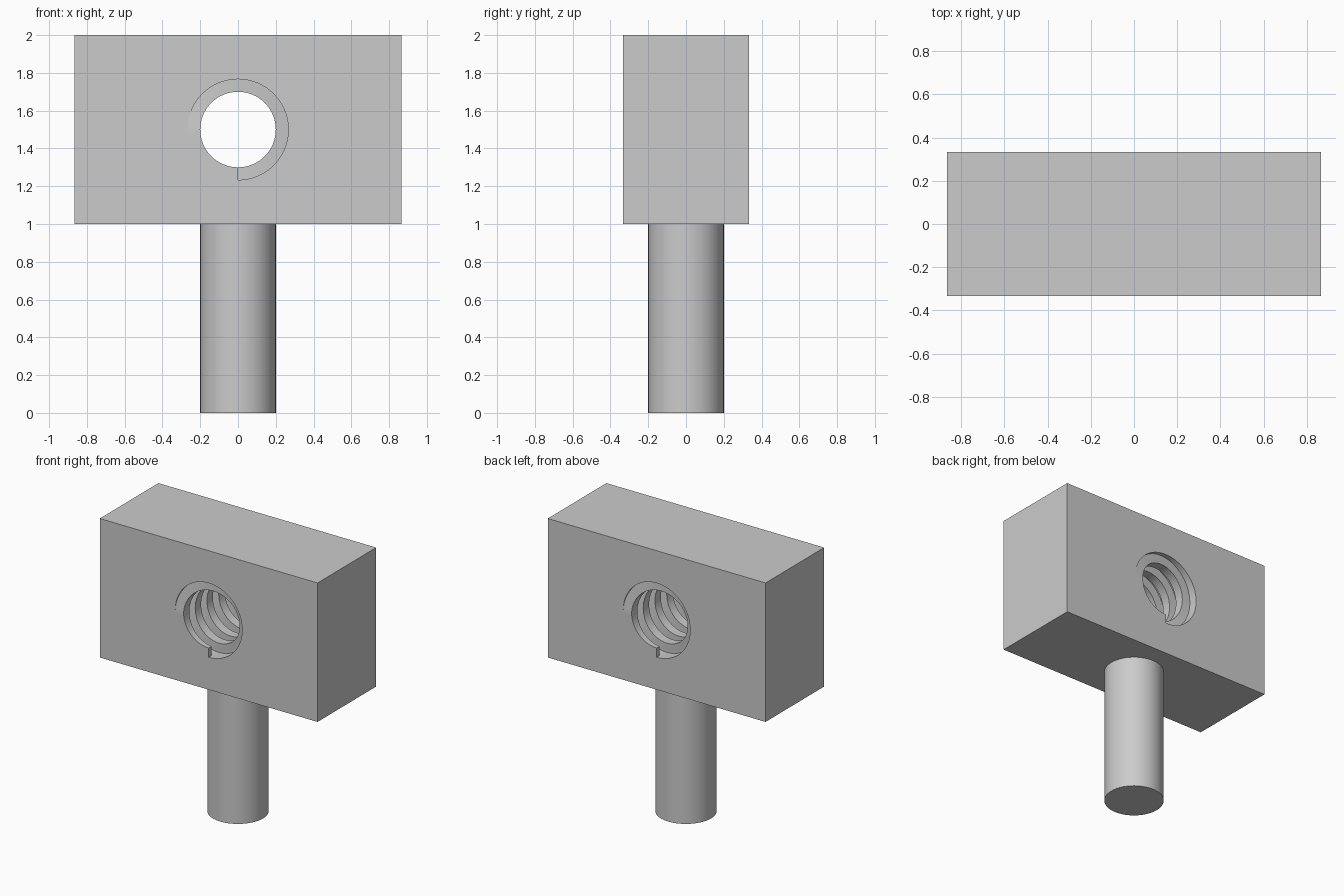
import bpy, bmesh, math
from mathutils import Matrix

default = bpy.data.objects.get("Cube")
if default:
    bpy.data.objects.remove(default, do_unlink=True)

UNIT = 1 / 15
HALF_X, HALF_Y = 13 * UNIT, 5 * UNIT
BORE_Z = 1.5
MINOR, MAJOR = 3 * UNIT, 4 * UNIT
PITCH, TURNS, SEGS = 2 * UNIT, 5, 64

grey = bpy.data.materials.new("plain grey")
grey.use_nodes = True
colour = (0.6, 0.6, 0.6, 1)
grey.diffuse_color = colour
grey.node_tree.nodes["Principled BSDF"].inputs["Base Color"].default_value = colour


def add_object(name, bm):
    """Turn a bmesh into a grey object."""
    bmesh.ops.recalc_face_normals(bm, faces=bm.faces)
    mesh = bpy.data.meshes.new(name)
    bm.to_mesh(mesh)
    bm.free()
    mesh.materials.append(grey)
    obj = bpy.data.objects.new(name, mesh)
    bpy.context.collection.objects.link(obj)
    return obj


def cylinder(name, radius, depth, matrix):
    bm = bmesh.new()
    bmesh.ops.create_cone(bm, cap_ends=True, segments=SEGS, radius1=radius,
                          radius2=radius, depth=depth, matrix=matrix)
    return add_object(name, bm)


def activate(obj):
    bpy.ops.object.select_all(action='DESELECT')
    obj.select_set(True)
    bpy.context.view_layer.objects.active = obj


# Block with a bore from front to back
bm = bmesh.new()
bmesh.ops.create_cube(bm, size=1, matrix=Matrix.Translation((0, 0, BORE_Z))
                      @ Matrix.Diagonal((2 * HALF_X, 2 * HALF_Y, 1, 1)))
block = add_object("block", bm)
cutter = cylinder("bore_cutter", MAJOR, 1, Matrix.Translation((0, 0, BORE_Z))
                  @ Matrix.Rotation(math.pi / 2, 4, 'X'))
cutter.hide_render = True
activate(block)
cut = block.modifiers.new("bore", 'BOOLEAN')
cut.operation = 'DIFFERENCE'
cut.solver = 'EXACT'
cut.object = cutter
bpy.ops.object.modifier_apply(modifier=cut.name)
bpy.data.objects.remove(cutter, do_unlink=True)

# Square thread ridge swept along a right-hand helix, trimmed flush with the block
bm = bmesh.new()
previous = None
for i in range(TURNS * SEGS + 1):
    angle = 2 * math.pi * i / SEGS
    centre = -HALF_Y + PITCH * i / SEGS
    front = max(centre - PITCH / 4, -HALF_Y)
    back = min(centre + PITCH / 4, HALF_Y)
    section = [bm.verts.new((-r * math.sin(angle), y, BORE_Z - r * math.cos(angle)))
               for r, y in ((MINOR, front), (MAJOR, front), (MAJOR, back), (MINOR, back))]
    if previous:
        for a in range(4):
            b = (a + 1) % 4
            bm.faces.new((previous[a], previous[b], section[b], section[a]))
    else:
        bm.faces.new(section)
    previous = section
bm.faces.new(previous)
thread = add_object("inner_thread", bm)

# Round post below the block
post = cylinder("post", MINOR, 1, Matrix.Translation((0, 0, 0.5)))

for obj in (block, thread, post):
    activate(obj)
    bpy.ops.object.shade_smooth_by_angle(angle=math.radians(30))
